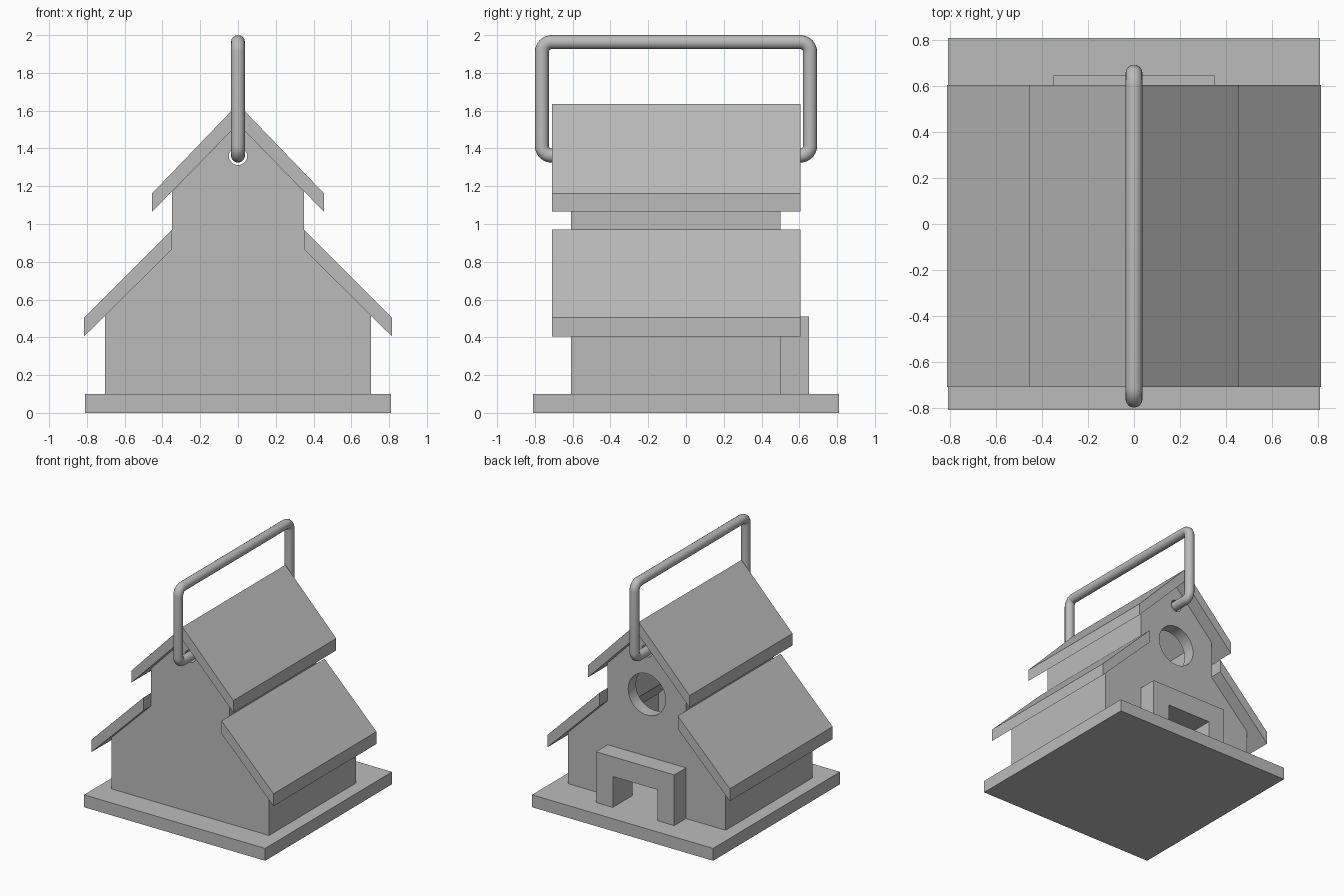
import bpy, bmesh, math

cube = bpy.data.objects.get("Cube")
if cube:
    bpy.data.objects.remove(cube, do_unlink=True)

grey = bpy.data.materials.new("plain grey")
grey.use_nodes = True
grey.diffuse_color = (0.5, 0.5, 0.5, 1)
grey.node_tree.nodes["Principled BSDF"].inputs["Base Color"].default_value = (0.5, 0.5, 0.5, 1)


def prism(name, profile, y0, y1):
    """Extrude an x-z outline from y0 to y1."""
    bm = bmesh.new()
    face = bm.faces.new([bm.verts.new((x, y0, z)) for x, z in profile])
    new = bmesh.ops.extrude_face_region(bm, geom=[face])["geom"]
    bmesh.ops.translate(bm, vec=(0, y1 - y0, 0),
                        verts=[g for g in new if isinstance(g, bmesh.types.BMVert)])
    bmesh.ops.recalc_face_normals(bm, faces=bm.faces)
    mesh = bpy.data.meshes.new(name)
    bm.to_mesh(mesh)
    bm.free()
    obj = bpy.data.objects.new(name, mesh)
    bpy.context.collection.objects.link(obj)
    mesh.materials.append(grey)
    return obj


def box(name, x0, x1, y0, y1, z0, z1):
    return prism(name, [(x0, z0), (x1, z0), (x1, z1), (x0, z1)], y0, y1)


def disc(name, radius, z, y0, y1, sides=48):
    steps = [2 * math.pi * i / sides for i in range(sides)]
    return prism(name, [(radius * math.cos(a), z + radius * math.sin(a)) for a in steps], y0, y1)


def mirrored(half):
    """Complete an outline running from the right foot up to the ridge."""
    return half + [(-x, z) for x, z in reversed(half) if x > 0]


def activate(obj):
    bpy.ops.object.select_all(action='DESELECT')
    obj.select_set(True)
    bpy.context.view_layer.objects.active = obj


def cut(target, cutter):
    cutter.hide_render = True
    mod = target.modifiers.new("cut", 'BOOLEAN')
    mod.operation, mod.solver, mod.object = 'DIFFERENCE', 'EXACT', cutter
    activate(target)
    bpy.ops.object.modifier_apply(modifier=mod.name)
    bpy.data.objects.remove(cutter, do_unlink=True)


FRONT, BACK, WALL = -0.61, 0.5, 0.1

# Base slab
box("base", -0.81, 0.81, -0.81, 0.81, 0, 0.1)

# Hollow house body
body = prism("house_body", mirrored([(0.705, 0.1), (0.705, 0.515), (0.35, 0.865),
                                     (0.35, 1.17), (0, 1.53)]), FRONT, BACK)
cut(body, prism("cavity", mirrored([(0.605, 0.05), (0.605, 0.47), (0.25, 0.824),
                                    (0.25, 1.13), (0, 1.39)]), FRONT + WALL, BACK - WALL))

# Round entrance, doorway and handle holes
cut(body, disc("entrance_cutter", 0.167, 1.01, 0.3, 0.6))
cut(body, box("door_cutter", -0.2, 0.2, 0.3, 0.6, 0.05, 0.35))
cut(body, disc("handle_hole_cutter", 0.048, 1.36, -0.8, 0.7))
activate(body)
bpy.ops.object.shade_smooth_by_angle(angle=math.radians(25))

# Door surround
prism("door_frame", mirrored([(0.2, 0.1), (0.35, 0.1), (0.35, 0.51)])
      + [(-0.2, 0.35), (0.2, 0.35)], BACK, 0.65)

# Roofs
prism("upper_roof", mirrored([(0.455, 1.065), (0.455, 1.162), (0, 1.635)])
      + [(0, 1.53)], -0.71, 0.605)
for side, name in ((1, "left"), (-1, "right")):
    prism(name + "_lower_roof", [(side * x, z) for x, z in
          ((0.35, 0.865), (0.815, 0.405), (0.815, 0.505), (0.35, 0.97))], -0.71, 0.605)

# Carrying handle: a bent rod with rounded corners
corners = [(-0.55, 1.362), (-0.763, 1.362), (-0.763, 1.963),
           (0.657, 1.963), (0.657, 1.362), (0.44, 1.362)]
BEND = 0.052
path = [corners[0]]
for a, b, c in zip(corners, corners[1:], corners[2:]):
    def toward(p):
        d = math.dist(b, p)
        return [(p[i] - b[i]) / d * BEND for i in range(2)]
    u, v = toward(a), toward(c)
    for k in range(9):
        t = k / 8 * math.pi / 2
        path.append(tuple(b[i] + u[i] * (1 - math.sin(t)) + v[i] * (1 - math.cos(t))
                          for i in range(2)))
path.append(corners[-1])
curve = bpy.data.curves.new("handle", 'CURVE')
curve.dimensions = '3D'
curve.bevel_depth = 0.037
curve.bevel_resolution = 6
curve.use_fill_caps = True
spline = curve.splines.new('POLY')
spline.points.add(len(path) - 1)
for point, (y, z) in zip(spline.points, path):
    point.co = (0, y, z, 1)
curve.materials.append(grey)
handle = bpy.data.objects.new("handle", curve)
bpy.context.collection.objects.link(handle)
activate(handle)
bpy.ops.object.convert(target='MESH')
bpy.ops.object.shade_smooth_by_angle(angle=math.radians(40))
